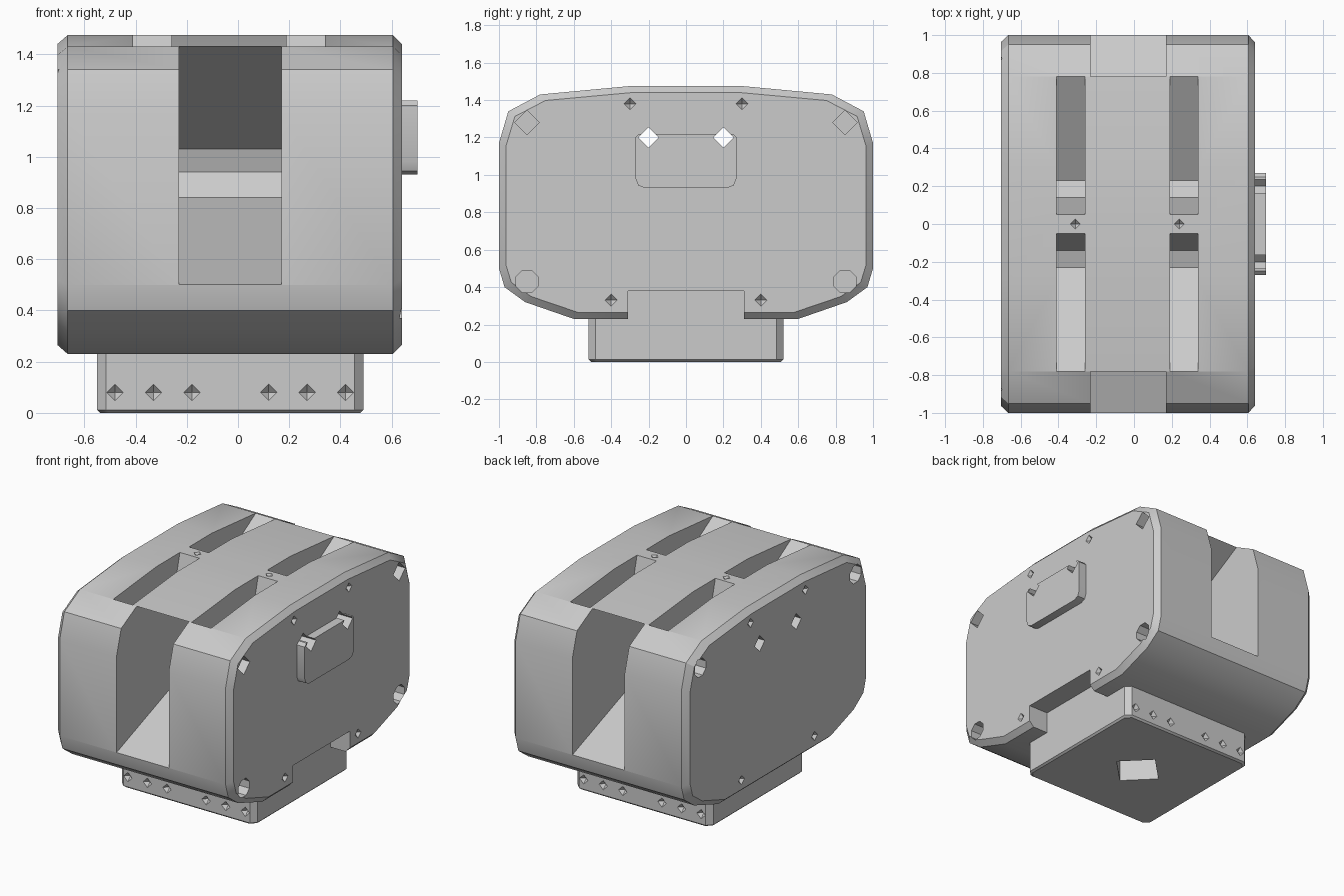
import bpy, bmesh, math
from mathutils import Matrix, Vector

cube = bpy.data.objects.get("Cube")
if cube:
    bpy.data.objects.remove(cube, do_unlink=True)

grey = bpy.data.materials.new("plain grey")
grey.use_nodes = True
grey.diffuse_color = (0.6, 0.6, 0.6, 1)
grey.node_tree.nodes["Principled BSDF"].inputs["Base Color"].default_value = (0.6, 0.6, 0.6, 1)


def loft(bm, rings):
    """Closed solid through matching rings of points."""
    rows = [[bm.verts.new(p) for p in ring] for ring in rings]
    for a, b in zip(rows, rows[1:]):
        for i in range(len(a)):
            j = (i + 1) % len(a)
            bm.faces.new((a[i], a[j], b[j], b[i]))
    bm.faces.new(rows[0][::-1])
    bm.faces.new(rows[-1])


def slab(bm, profile, x0, x1):
    """Y-Z profile extruded along x."""
    loft(bm, [[(x, y, z) for y, z in profile] for x in (x0, x1)])


def rect(y0, y1, z0, z1):
    return [(y0, z0), (y1, z0), (y1, z1), (y0, z1)]


def peg(bm, at, axis, r, depth, sides=4, tip=False):
    """Straight or pointed hole tool; sinks `depth` below the surface point."""
    n = Vector(axis)
    turn = n.to_track_quat('Z', 'Y').to_matrix().to_4x4()
    spin = Matrix.Rotation(math.pi / 8 if sides == 8 else 0, 4, 'Z')
    bmesh.ops.create_cone(bm, cap_ends=True, segments=sides, radius1=r * 0.02 if tip else r,
                          radius2=r * 2 if tip else r, depth=depth * 2,
                          matrix=Matrix.Translation(at) @ turn @ spin)


def make(name, bm):
    bmesh.ops.recalc_face_normals(bm, faces=bm.faces)
    me = bpy.data.meshes.new(name)
    bm.to_mesh(me)
    bm.free()
    ob = bpy.data.objects.new(name, me)
    bpy.context.collection.objects.link(ob)
    me.materials.append(grey)
    return ob


def cut(ob, bm):
    tool = make("cutter", bm)
    tool.hide_render = True
    mod = ob.modifiers.new("cut", 'BOOLEAN')
    mod.operation, mod.solver, mod.object = 'DIFFERENCE', 'EXACT', tool
    bpy.context.view_layer.objects.active = ob
    bpy.ops.object.modifier_apply(modifier=mod.name)
    bpy.data.objects.remove(tool, do_unlink=True)


# Housing: rounded profile with chamfered end caps
half = [(0.6, 0.23), (0.86, 0.32), (0.97, 0.40), (1, 0.5),
        (1, 1.17), (0.95, 1.34), (0.78, 1.43), (0.3, 1.475)]
outline = half + [(-y, z) for y, z in reversed(half)]
inner = [(y * 0.963, 0.855 + (z - 0.855) * 0.944) for y, z in outline]
bm = bmesh.new()
loft(bm, [[(x, y, z) for y, z in ring] for x, ring in
          ((-0.705, inner), (-0.665, outline), (0.605, outline), (0.64, inner))])
housing = make("housing", bm)

# Front and back pockets, top slots, notch under the right cap
pocket = [(1.1, 0.463), (0.09, 0.84), (0.03, 0.94), (0.06, 1.03), (0.92, 1.507), (1.1, 1.507)]
slot = [(0.92, 1.514), (0.23, 1.10), (0.14, 1.13), (0.05, 1.475), (0.05, 1.6), (0.92, 1.6)]
bm = bmesh.new()
for s in (-1, 1):
    slab(bm, [(s * y, z) for y, z in pocket], -0.23, 0.17)
    for x in (-0.41, 0.19):
        slab(bm, [(s * y, z) for y, z in slot], x, x + 0.15)
slab(bm, rect(-0.31, 0.31, 0.1, 0.38), 0.48, 0.8)
cut(housing, bm)

# Screw holes and pointed dimples
bm = bmesh.new()
for s in (-1, 1):
    for x, side in ((0.64, 1), (-0.705, -1)):
        peg(bm, (x, s * 0.85, 1.28), (side, 0, 0), 0.065, 0.1, 4 if side > 0 else 8)
        for y, z in ((0.3, 1.38), (0.4, 0.33)):
            peg(bm, (x, s * y, z), (side, 0, 0), 0.032, 0.03, tip=True)
    peg(bm, (0.64, s * 0.85, 0.43), (1, 0, 0), 0.065, 0.1, 8)
for x in (-0.31, 0.24):
    peg(bm, (x, 0, 1.475), (0, 0, 1), 0.026, 0.025, tip=True)
cut(housing, bm)


def through_holes():
    bm = bmesh.new()
    for s in (-1, 1):
        peg(bm, (0, s * 0.2, 1.2), (1, 0, 0), 0.055, 1)
    return bm


cut(housing, through_holes())

# Raised pad with rounded lower corners
bm = bmesh.new()
corner = [(0.22 + 0.05 * math.cos(a), 0.98 + 0.05 * math.sin(a))
          for a in (-math.pi / 2, -math.pi / 4, 0)]
pad_half = corner + [(0.27, 1.2), (0.25, 1.22)]
slab(bm, pad_half + [(-y, z) for y, z in reversed(pad_half)], 0.63, 0.70)
pad = make("side_pad", bm)
cut(pad, through_holes())

# Base block with chamfered corners and bottom edge
def base_ring(z, d):
    c = 0.035
    hx, hy = 0.52 - d, 0.52 - d
    q = [(hx, hy - c), (hx - c, hy)]
    pts = q + [(-x, y) for x, y in reversed(q)]
    pts += [(-x, -y) for x, y in pts]
    return [(x - 0.03, y, z) for x, y in pts]


bm = bmesh.new()
loft(bm, [base_ring(0, 0.012), base_ring(0.012, 0), base_ring(0.4, 0)])
base = make("base_block", bm)
bm = bmesh.new()
for s in (-1, 1):
    for x in (-0.48, -0.33, -0.18, 0.12, 0.27, 0.42):
        peg(bm, (x, s * 0.52, 0.08), (0, s, 0), 0.032, 0.03, tip=True)
peg(bm, (-0.03, 0, 0), (0, 0, -1), 0.18, 0.2)
cut(base, bm)

# Smooth shading with crisp edges
bpy.ops.object.select_all(action='DESELECT')
for ob in (housing, pad, base):
    ob.select_set(True)
bpy.context.view_layer.objects.active = housing
bpy.ops.object.shade_smooth_by_angle(angle=math.radians(30))
